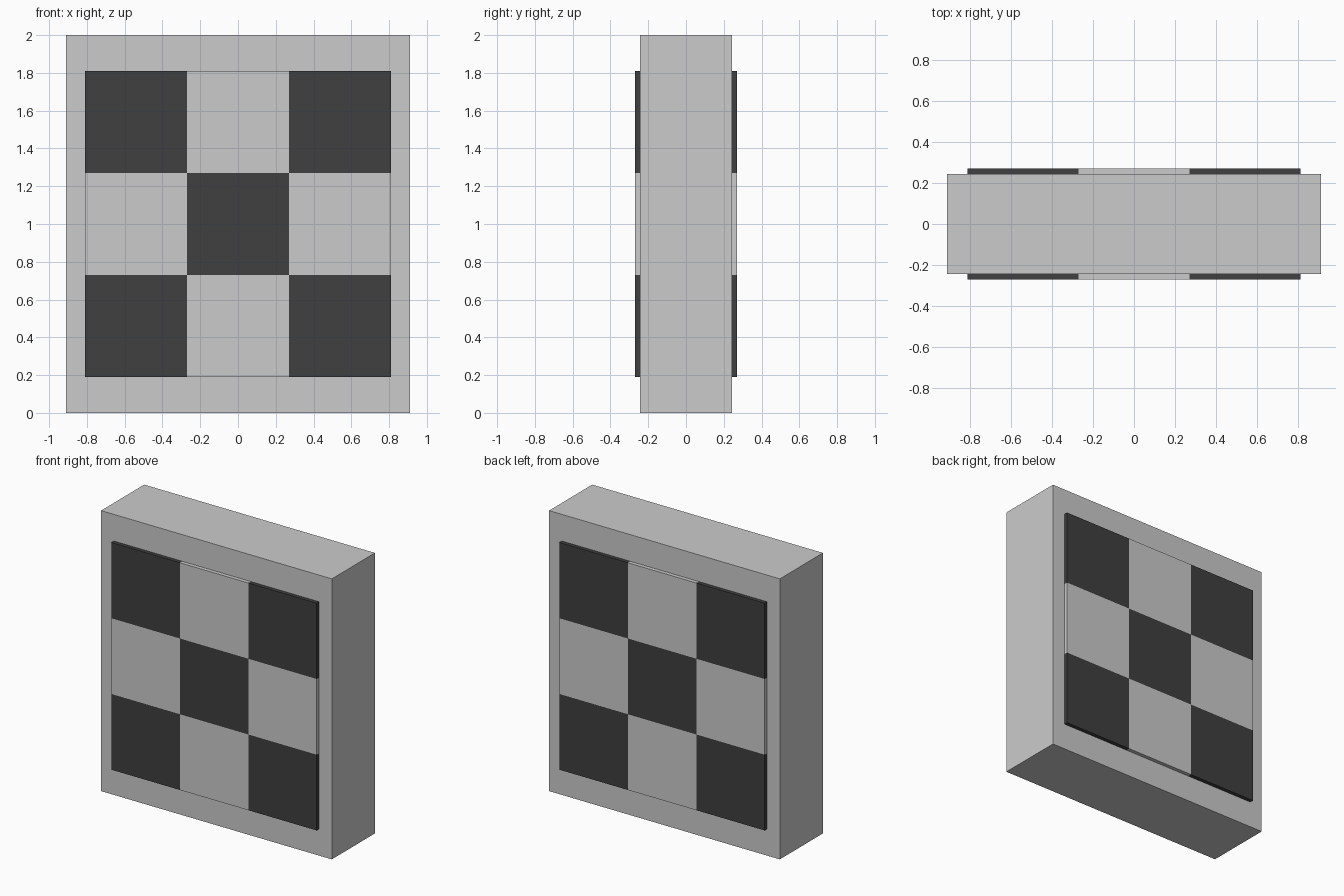
import bpy

if "Cube" in bpy.data.objects:
    bpy.data.objects.remove(bpy.data.objects["Cube"])

black = bpy.data.materials.new("black")
black.diffuse_color = (0.05, 0.05, 0.05, 1)
black.use_nodes = True
black.node_tree.nodes["Principled BSDF"].inputs["Base Color"].default_value = black.diffuse_color


def box(name, center, size, material=None):
    bpy.ops.mesh.primitive_cube_add(size=1, location=center)
    ob = bpy.context.object
    ob.name = name
    ob.scale = size
    bpy.ops.object.transform_apply(location=False, rotation=False, scale=True)
    if material:
        ob.data.materials.append(material)
    return ob


# Main slab
box("panel_body", (0, 0, 1), (1.82, 0.485, 2))

# Raised 3x3 checker tiles on the front and back
TILE = 0.54
for side, sign in (("front", -1), ("back", 1)):
    for row in range(3):
        for col in range(3):
            dark = (row + col) % 2 == 0
            box(f"{side}_{'dark' if dark else 'light'}_tile_{row}_{col}",
                ((col - 1) * TILE, sign * 0.256, 1 + (row - 1) * TILE),
                (TILE, 0.028, TILE),
                black if dark else None)
